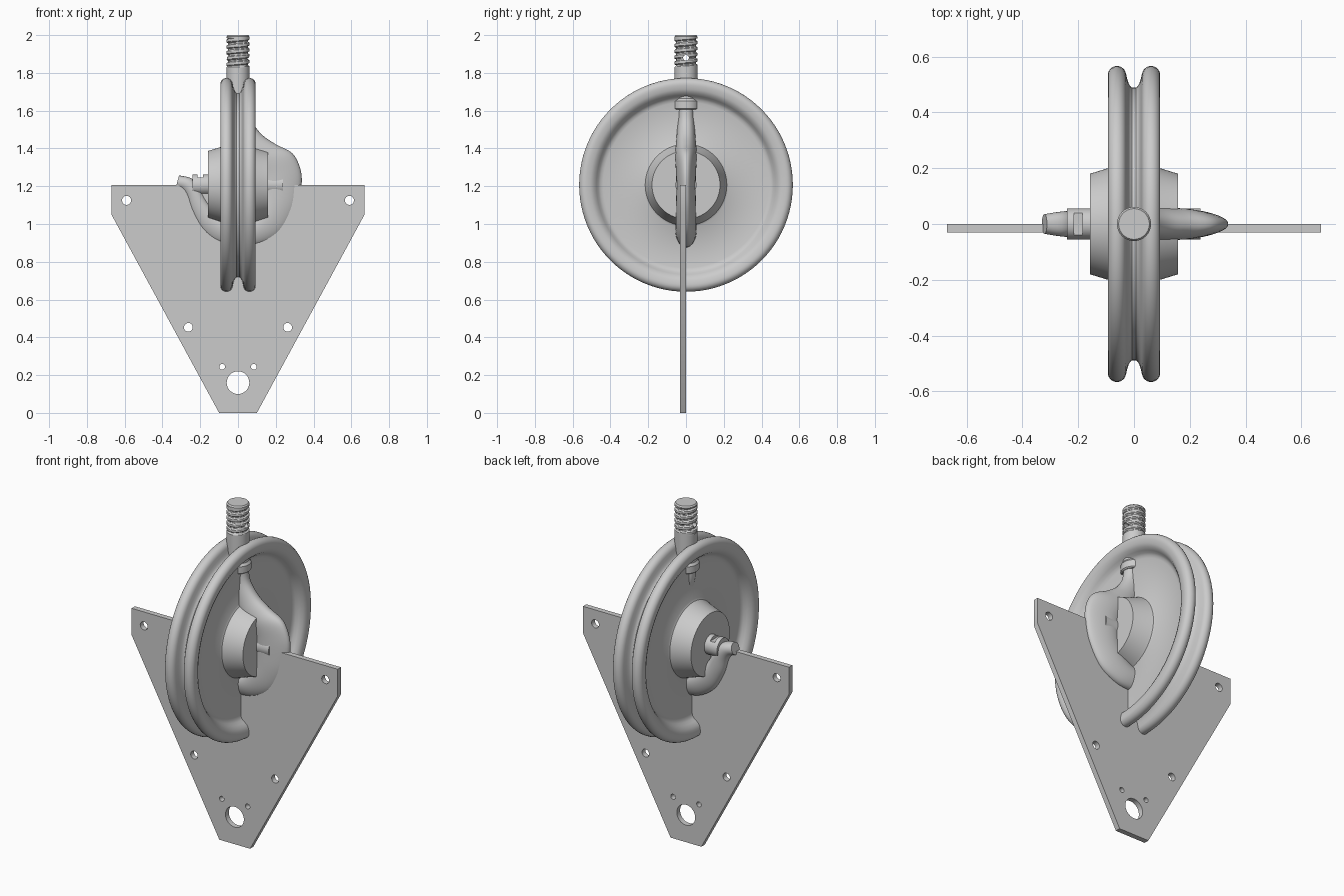
import bpy, bmesh, math
from mathutils import Vector

if "Cube" in bpy.data.objects:
    bpy.data.objects.remove(bpy.data.objects["Cube"])

ZC = 1.207  # height of the wheel axis
TAU = 2 * math.pi


def loft(name, rings, closed=False, angle=32):
    """Skin a list of equal point rings; cap the ends unless closed on itself."""
    bm = bmesh.new()
    vs = [[bm.verts.new(p) for p in r] for r in rings]
    n = len(rings[0])
    m = len(rings)
    for i in range(m if closed else m - 1):
        a, b = vs[i], vs[(i + 1) % m]
        for j in range(n):
            k = (j + 1) % n
            bm.faces.new((a[j], a[k], b[k], b[j]))
    if not closed:
        bm.faces.new(vs[0])
        bm.faces.new(vs[-1])
    bmesh.ops.recalc_face_normals(bm, faces=bm.faces)
    me = bpy.data.meshes.new(name)
    bm.to_mesh(me)
    bm.free()
    ob = bpy.data.objects.new(name, me)
    bpy.context.collection.objects.link(ob)
    smooth(ob, angle)
    return ob


def select(ob):
    bpy.ops.object.select_all(action='DESELECT')
    ob.select_set(True)
    bpy.context.view_layer.objects.active = ob


def smooth(ob, angle=32):
    select(ob)
    bpy.ops.object.shade_smooth_by_angle(angle=math.radians(angle))


def lathe_x(name, profile, seg=96):
    """Revolve (x, radius) points about the wheel axis."""
    return loft(name, [[(x, r * math.cos(TAU * j / seg), ZC + r * math.sin(TAU * j / seg))
                        for j in range(seg)] for x, r in profile])


def lathe_z(name, profile, seg=48):
    return loft(name, [[(r * math.cos(TAU * j / seg), r * math.sin(TAU * j / seg), z)
                        for j in range(seg)] for r, z in profile])


def cut(ob, cutter):
    mod = ob.modifiers.new("cut", 'BOOLEAN')
    mod.operation = 'DIFFERENCE'
    mod.solver = 'EXACT'
    mod.object = cutter
    select(ob)
    bpy.ops.object.modifier_apply(modifier=mod.name)
    bpy.data.objects.remove(cutter, do_unlink=True)
    smooth(ob)


# Mounting plate: flat outline with holes, extruded
cu = bpy.data.curves.new("mounting_plate", 'CURVE')
cu.dimensions = '2D'
cu.fill_mode = 'BOTH'
cu.extrude = 0.0155
outline = [(-0.1, 0), (0.1, 0), (0.67, 1.05), (0.67, 1.207), (-0.67, 1.207), (-0.67, 1.05)]
holes = [(0, 0.16, 0.06)]
for s in (-1, 1):
    holes += [(s * 0.59, 1.125, 0.024), (s * 0.263, 0.453, 0.023), (s * 0.084, 0.244, 0.015)]
loops = [outline] + [[(x + r * math.cos(TAU * k / 32), z + r * math.sin(TAU * k / 32))
                      for k in range(32)] for x, z, r in holes]
for pts in loops:
    sp = cu.splines.new('POLY')
    sp.points.add(len(pts) - 1)
    for p, (x, z) in zip(sp.points, pts):
        p.co = (x, z, 0, 1)
    sp.use_cyclic_u = True
plate = bpy.data.objects.new("mounting_plate", cu)
bpy.context.collection.objects.link(plate)
plate.rotation_euler = (math.pi / 2, 0, 0)
plate.location.y = -0.0155
select(plate)
bpy.ops.object.convert(target='MESH')
smooth(bpy.context.object)

# Grooved wheel with tapered hub, one half profile mirrored
half = [(0.007, 0.489), (0.014, 0.494), (0.02, 0.506), (0.025, 0.521)]
for k in range(11):
    a = math.radians(170 - 18 * k)
    half.append((0.061 + 0.033 * math.cos(a), 0.533 + 0.033 * math.sin(a)))
half += [(0.091, 0.506), (0.082, 0.488), (0.066, 0.474), (0.052, 0.464), (0.044, 0.453), (0.04, 0.438),
         (0.04, 0.226), (0.046, 0.216), (0.06, 0.21), (0.158, 0.18), (0.158, 0.002)]
lathe_x("grooved_wheel", [(-x, r) for x, r in reversed(half)] + half)

# Axle with a notch near its left end
axle = lathe_x("axle", [(-0.24, 0.056), (0.238, 0.056)], 48)
bpy.ops.mesh.primitive_cube_add(size=1, location=(-0.2, 0, ZC + 0.069))
notch = bpy.context.object
notch.scale = (0.03, 0.2, 0.06)
cut(axle, notch)

# Hook: sections given as outer x,z / inner x,z / half thickness inner, outer
secs = [
    (0.06, 1.63, -0.055, 1.63, .044, .044),
    (0.072, 1.55, -0.05, 1.55, .046, .044),
    (0.125, 1.475, -0.015, 1.44, .054, .046),
    (0.2, 1.422, 0.025, 1.36, .066, .046),
    (0.29, 1.372, 0.075, 1.31, .068, .042),
    (0.333, 1.28, 0.105, 1.26, .065, .036),
    (0.334, 1.18, 0.115, 1.19, .064, .035),
    (0.308, 1.07, 0.11, 1.12, .064, .037),
    (0.235, 0.95, 0.085, 1.06, .065, .04),
    (0.125, 0.888, 0.045, 1.02, .065, .043),
    (0.01, 0.876, 0, 1.01, .065, .043),
    (-0.1, 0.893, -0.05, 1.025, .063, .042),
    (-0.19, 0.957, -0.11, 1.06, .06, .041),
    (-0.25, 1.06, -0.16, 1.12, .056, .04),
    (-0.277, 1.145, -0.2, 1.19, .053, .04),
    (-0.3, 1.18, -0.245, 1.241, .047, .039),
    (-0.33, 1.192, -0.312, 1.257, .035, .035)]


def spline(rows, sub):
    rows = [rows[0]] + rows + [rows[-1]]
    out = []
    for i in range(1, len(rows) - 2):
        for k in range(sub):
            t = k / sub
            out.append([0.5 * (2 * b + (c - a) * t + (2 * a - 5 * b + 4 * c - d) * t * t
                               + (3 * b - a - 3 * c + d) * t ** 3)
                        for a, b, c, d in zip(*rows[i - 1:i + 3])])
    return out + [list(rows[-1])]


rings = []
for ox, oz, ix, iz, hi, ho in spline(secs, 5):
    ring = []
    for j in range(32):
        a = TAU * j / 32
        f = (1 + math.cos(a)) / 2
        s = math.sin(a)
        y = math.copysign(abs(s) ** 0.85, s) * (hi + (ho - hi) * f) if abs(s) > 1e-6 else 0
        ring.append((ix + (ox - ix) * f, y, iz + (oz - iz) * f))
    rings.append(ring)
loft("hook", rings, angle=45)

# Collar between hook and shank
lathe_z("shank_collar", [(0.064, 1.605), (0.071, 1.611), (0.071, 1.65), (0.06, 1.665)])

# Threaded shank: helical groove carved into the ring radii
N, PITCH = 48, 0.031
rings = []
levels = [1.61, 1.7, 1.8] + [1.815 + 0.003 * k for k in range(60)] + [2.0]
for z in levels:
    ring = []
    for j in range(N):
        r = 0.061
        if 1.83 < z < 1.986:
            ph = (z / PITCH - j / N) % 1
            fade = min(1, (z - 1.83) / 0.01, (1.986 - z) / 0.006)
            r -= 0.009 * fade * max(0, min(1, 2 - abs(ph - 0.5) / 0.13))
        if z == 2.0:
            r = 0.055
        ring.append((r * math.cos(TAU * j / N), r * math.sin(TAU * j / N), z))
    rings.append(ring)
shank = loft("threaded_shank", rings)

# Cross pin hole through the shank
bpy.ops.mesh.primitive_cylinder_add(vertices=24, radius=0.015, depth=0.3, location=(0, 0, 1.88),
                                    rotation=(0, math.pi / 2, 0))
cut(shank, bpy.context.object)
